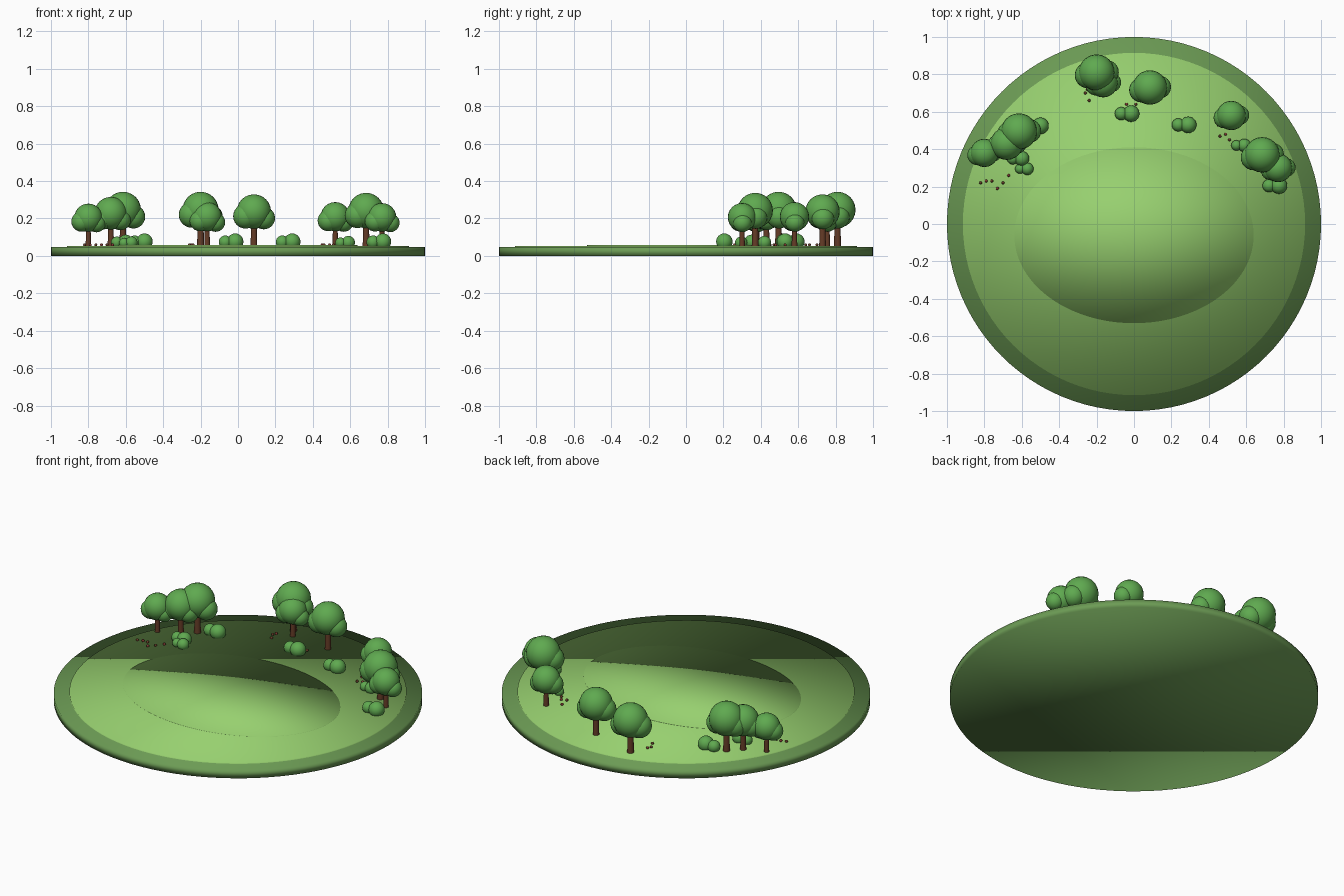
import bpy

if "Cube" in bpy.data.objects:
    bpy.data.objects.remove(bpy.data.objects["Cube"], do_unlink=True)

GROUND = 0.054


def material(name, red, green, blue):
    mat = bpy.data.materials.new(name)
    mat.use_nodes = True
    colour = (red, green, blue, 1)
    mat.diffuse_color = colour
    mat.node_tree.nodes["Principled BSDF"].inputs["Base Color"].default_value = colour
    return mat


grass = material("light grass", 0.31, 0.63, 0.16)
rim_green = material("rim green", 0.15, 0.33, 0.09)
leaf = material("leaf green", 0.115, 0.4, 0.08)
bark = material("bark brown", 0.13, 0.045, 0.02)
berry = material("berry red", 0.22, 0.04, 0.03)


def finish(name, mat):
    obj = bpy.context.object
    obj.name = name
    obj.data.materials.append(mat)
    bpy.ops.object.shade_smooth()
    return obj


def disc(name, mat, radius, bottom, top, fill="NGON"):
    bpy.ops.mesh.primitive_cylinder_add(
        vertices=96, radius=radius, depth=top - bottom,
        end_fill_type=fill, location=(0, 0, (bottom + top) / 2))
    return finish(name, mat)


def ball(name, mat, radius, location, segments=24):
    bpy.ops.mesh.primitive_uv_sphere_add(
        segments=segments, ring_count=segments // 2, radius=radius, location=location)
    return finish(name, mat)


def tree(number, x, y, size):
    # Tapered trunk reaching into the crown
    height = 0.14 * size
    bpy.ops.mesh.primitive_cone_add(
        vertices=16, radius1=0.018 * size, radius2=0.014 * size, depth=height,
        location=(x, y, GROUND + height / 2))
    finish(f"tree_trunk_{number}", bark)
    bpy.ops.object.shade_smooth_by_angle()
    # One large crown with a smaller lobe on each side
    lobes = {
        "crown": (0, 0, 0.183, 0.092),
        "left_lobe": (0.053, 0.002, 0.148, 0.06),
        "right_lobe": (-0.045, -0.014, 0.158, 0.066),
    }
    for part, (dx, dy, dz, radius) in lobes.items():
        ball(f"tree_{part}_{number}", leaf, radius * size,
             (x + dx * size, y + dy * size, GROUND + dz * size))


def bush(number, x, y, size):
    ball(f"bush_large_{number}", leaf, 0.044 * size, (x, y, GROUND + 0.022 * size))
    ball(f"bush_small_{number}", leaf, 0.035 * size,
         (x - 0.053 * size, y, GROUND + 0.02 * size))


# Ground: base, lawn and a low oval clearing
disc("ground_base", rim_green, 1, 0, 0.047)
disc("lawn", grass, 0.915, 0.03, GROUND)
clearing = disc("oval_clearing", grass, 0.64, 0.045, 0.057, "TRIFAN")
clearing.scale.y = 0.735
clearing.location.y = -0.06

# Trees
trees = [
    (-0.8, 0.38, 0.82), (-0.68, 0.43, 0.95), (-0.615, 0.495, 1.05),
    (-0.2, 0.81, 1.05), (-0.165, 0.755, 0.85), (0.085, 0.73, 1),
    (0.52, 0.58, 0.85), (0.685, 0.37, 1.03), (0.77, 0.3, 0.83),
]
for number, spot in enumerate(trees):
    tree(number, *spot)

# Bushes
bushes = [
    (-0.5, 0.525, 1), (-0.6, 0.35, 0.9), (-0.57, 0.295, 0.75), (-0.015, 0.59, 1),
    (0.29, 0.53, 1), (0.59, 0.42, 0.8), (0.775, 0.205, 1),
]
for number, spot in enumerate(bushes):
    bush(number, *spot)

# Scattered berries, alternating in colour
berries = [
    (-0.82, 0.22), (-0.79, 0.23), (-0.76, 0.23), (-0.73, 0.19), (-0.7, 0.22),
    (-0.67, 0.26), (-0.26, 0.7), (-0.25, 0.72), (-0.24, 0.66), (-0.04, 0.64),
    (0.01, 0.64), (0.45, 0.53), (0.46, 0.47), (0.49, 0.48), (0.51, 0.45),
]
for number, (x, y) in enumerate(berries):
    ball(f"berry_{number}", berry if number % 2 else bark, 0.008,
         (x, y, GROUND + 0.005), 12)
